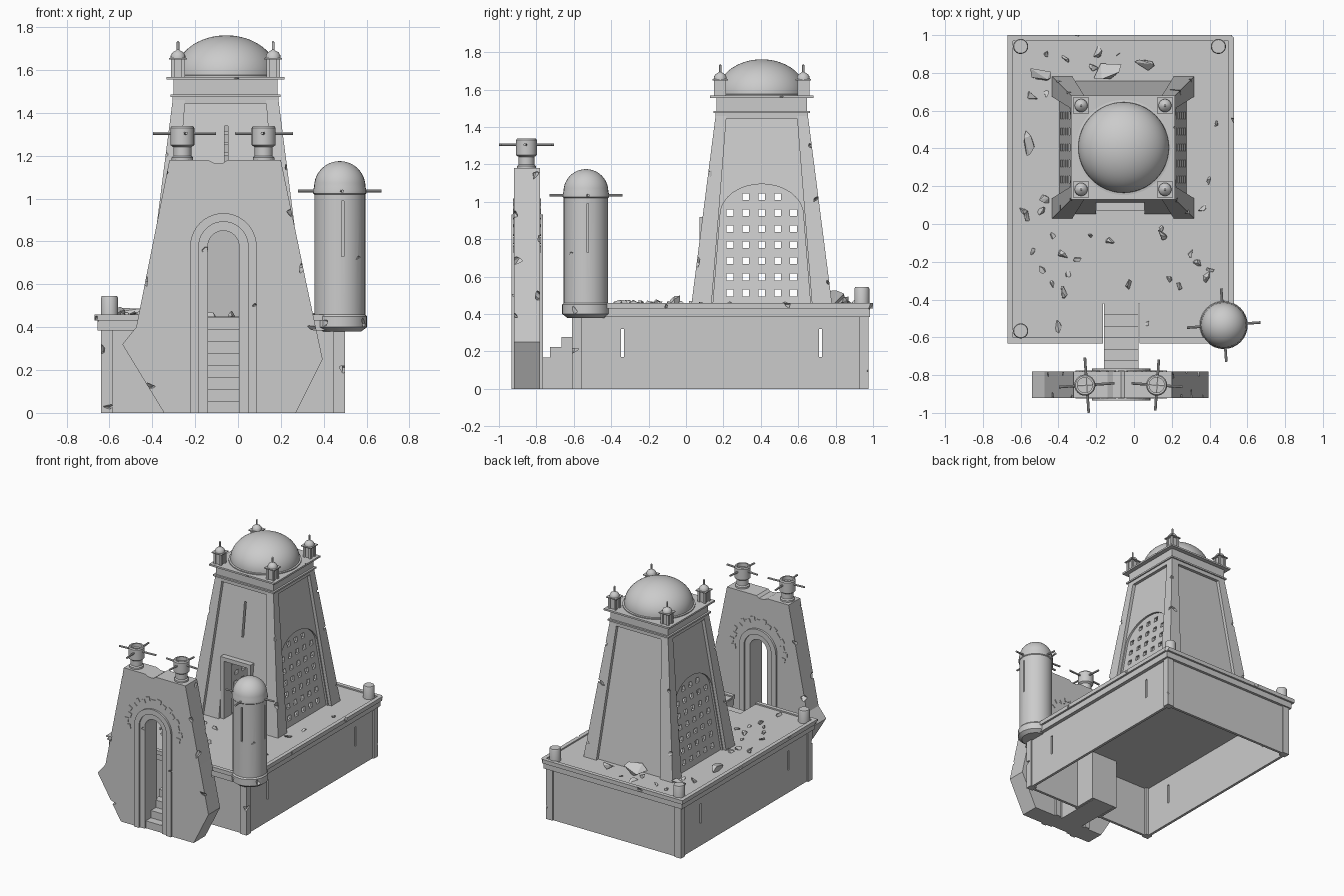
import bpy, bmesh, math, random
from mathutils import Vector, Matrix

if "Cube" in bpy.data.objects:
    bpy.data.objects.remove(bpy.data.objects["Cube"])

R = random.Random(7)

def finish(name, bm, smooth=False):
    bmesh.ops.recalc_face_normals(bm, faces=bm.faces[:])
    me = bpy.data.meshes.new(name)
    bm.to_mesh(me)
    bm.free()
    ob = bpy.data.objects.new(name, me)
    bpy.context.collection.objects.link(ob)
    if smooth:
        bpy.ops.object.select_all(action='DESELECT')
        ob.select_set(True)
        bpy.context.view_layer.objects.active = ob
        bpy.ops.object.shade_smooth_by_angle(angle=math.radians(35))
    return ob

def loft(bm, rings):
    # Closed rings joined with side faces and two caps
    vs = [[bm.verts.new(p) for p in r] for r in rings]
    n = len(vs[0])
    for a, b in zip(vs, vs[1:]):
        for i in range(n):
            bm.faces.new((a[i], a[(i + 1) % n], b[(i + 1) % n], b[i]))
    bm.faces.new(vs[0])
    bm.faces.new(vs[-1])

def prism(name, pts, fn, w0, w1):
    bm = bmesh.new()
    loft(bm, [[fn(u, v, w) for u, v in pts] for w in (w0, w1)])
    return finish(name, bm)

def boxes(name, items):
    # Each item is x0, x1, y0, y1, z0, z1
    bm = bmesh.new()
    for x0, x1, y0, y1, z0, z1 in items:
        loft(bm, [[(x0, y0, z), (x1, y0, z), (x1, y1, z), (x0, y1, z)] for z in (z0, z1)])
    return finish(name, bm)

def lathe(name, prof, places, n=32):
    bm = bmesh.new()
    for x, y, z0 in places:
        vs = [bm.verts.new((x + r, y, z0 + z)) for r, z in prof]
        es = [bm.edges.new(p) for p in zip(vs, vs[1:])]
        bmesh.ops.spin(bm, geom=vs + es, cent=(x, y, 0), axis=(0, 0, 1), angle=math.tau, steps=n)
    bmesh.ops.remove_doubles(bm, verts=bm.verts[:], dist=1e-4)
    return finish(name, bm, True)

def cut(ob, cutter):
    m = ob.modifiers.new('cut', 'BOOLEAN')
    m.operation, m.solver, m.object = 'DIFFERENCE', 'EXACT', cutter
    me = bpy.data.meshes.new_from_object(ob.evaluated_get(bpy.context.evaluated_depsgraph_get()))
    ob.modifiers.clear()
    ob.data = me
    bpy.data.objects.remove(cutter)

def rocks(name, items):
    # Each item is a place and a size; convex lumps
    bm = bmesh.new()
    for p, s in items:
        rot = Matrix.Rotation(R.uniform(0, 6.28), 3, 'Z')
        vs = []
        for i in range(9):
            d = Vector([R.gauss(0, 1) for k in range(3)]).normalized()
            vs.append(bm.verts.new(Vector(p) + rot @ Vector((d.x * s, d.y * s * .6, d.z * s * .6))))
        res = bmesh.ops.convex_hull(bm, input=vs)
        bmesh.ops.delete(bm, geom=[v for v in res['geom_interior'] if isinstance(v, bmesh.types.BMVert)], context='VERTS')
    return finish(name, bm)

def chip(ob, items):
    cut(ob, rocks('chip_cutter', items))

def arch(cx, rx, ry, spring, bottom, foot=None, n=20):
    foot = rx if foot is None else foot
    arc = [(cx + rx * math.cos(math.pi * i / n), spring + ry * math.sin(math.pi * i / n)) for i in range(n + 1)]
    return [(cx + foot, bottom)] + arc + [(cx - foot, bottom)]

def rods(name, items):
    # Crossed rods: centre, length, turn
    bm = bmesh.new()
    for p, ln, turn in items:
        for k in (0, 90):
            m = Matrix.Translation(p) @ Matrix.Rotation(math.radians(turn + k), 4, 'Z') @ Matrix.Rotation(math.pi / 2, 4, 'Y')
            bmesh.ops.create_cone(bm, cap_ends=True, segments=8, radius1=.007, radius2=.007, depth=ln, matrix=m)
    return finish(name, bm, True)

XZ = lambda u, v, w: (u, w, v)

# Hollow base with corner pilasters and slits
base = boxes('base_walls', [(-.628, .488, -.598, .965, 0, .40)])
cut(base, boxes('c', [(-.608, .468, -.578, .945, -.1, .385)]))
cut(base, boxes('c', [(-1, 1, y - .008, y + .008, .17, .32) for y in (-.34, .72)]))
cut(base, boxes('c', [(-.165, .03, -.7, -.42, -.1, .5)]))
pil = boxes('base_pilasters', [(x, x + .055, y, y + .05, 0, .385) for x in (-.64, .445) for y in (-.61, .925)])
chip(pil, [((.5, -.61, .2), .05), ((-.64, -.61, .3), .04), ((-.6, -.62, .03), .04), ((.5, .975, .1), .03)])
slab = boxes('terrace_moulding', [(-.655, .515, -.622, .985, .385, .43)])
rim = boxes('terrace_rim', [(-.67, .53, -.632, 1, .43, .46)])
cut(rim, boxes('c', [(-.64, .50, -.602, .97, .45, .6)]))
for ob in (slab, rim):
    cut(ob, boxes('c', [(-.165, .03, -.7, -.42, .2, .6)]))
    chip(ob, [((.54, 1, .44), .05), ((-.3, 1, .45), .04), ((-.67, .3, .45), .04), ((-.67, -.62, .44), .03),
              ((.53, .55, .45), .035), ((.53, -.1, .44), .03), ((-.67, -.3, .45), .03)])
lathe('corner_posts', [(0, 0), (.04, 0), (.04, .09), (.036, .1), (0, .1)],
      [(-.6, .94, .445), (.447, .94, .445), (-.6, -.566, .445)], 20)

# Stairs and stairwell
steps, n = [(-.42, 0), (-.42, .445)], 8
for i in range(n):
    steps += [(-.42 - .0613 * (i + 1), .445 - .0556 * i), (-.42 - .0613 * (i + 1), .445 - .0556 * (i + 1))]
steps.pop()
steps.append((-.9104, 0))
prism('stairs', steps, lambda u, v, w: (w, u, v), -.16, .025)
boxes('stairwell_walls', [(-.18, -.163, -.605, -.41, 0, .44), (.028, .045, -.605, -.41, 0, .44),
                          (-.18, .045, -.42, -.41, 0, .44)])

# Broken gate with arched doorway
gate = prism('gate', [(-.32, 1.18), (-.14, 1.18), (-.11, 1.165), (-.07, 1.165), (-.05, 1.18), (.2, 1.18), (.32, .6),
                      (.395, .25), (.27, 0), (-.345, 0), (-.54, .32), (-.475, .4)], XZ, -.92, -.78)
GX = -.068
cut(gate, prism('c', arch(GX, .075, .075, .777, -.1), XZ, -1.1, -.6))
chip(gate, [((-.43, -.92, .62), .05), ((-.37, -.78, .9), .045), ((.31, -.92, .68), .06), ((.25, -.92, .93), .04),
            ((.34, -.79, .5), .06), ((.21, -.8, 1.14), .04), ((.28, -.78, .8), .04), ((-.44, -.79, .5), .05),
            ((-.42, -.92, .12), .05), ((-.33, -.92, 1.12), .035), ((.36, -.92, .4), .05)])
trim = prism('gate_arch_trim', arch(GX, .155, .155, .777, 0) + arch(GX, .073, .073, .777, 0)[::-1], XZ, -.934, -.764)
cut(trim, prism('c', arch(GX, .115, .115, .777, -.1), XZ, -1, -.922))
cut(trim, prism('c', arch(GX, .115, .115, .777, -.1), XZ, -.776, -.7))
chip(trim, [((-.15, -.93, .76), .03), ((.08, -.93, .5), .025)])
bm = bmesh.new()
for i in range(17):
    a = math.radians(-8 + 196 * i / 16)
    r = .215 + (.012 if i % 2 else -.004)
    m = Matrix.Translation((GX + r * math.cos(a), -.85, .777 + r * math.sin(a))) @ Matrix.Rotation(-a, 4, 'Y')
    bmesh.ops.create_cube(bm, size=1, matrix=m @ Matrix.Diagonal((.03, .15, .034, 1)))
finish('gate_brick_arch', bm)
lathe('gate_turrets', [(0, -.02), (.05, -.02), (.05, .012), (.042, .02), (.042, .06), (.056, .07), (.056, .15),
                       (.05, .158), (.04, .158), (.04, .13), (0, .13)], [(-.26, -.853, 1.18), (.12, -.853, 1.18)], 24)
rods('gate_turret_rods', [((-.25, -.853, 1.305), .294, 4), ((.122, -.853, 1.305), .27, -4)])

# Round side turret
dome = [(.12 * math.cos(math.pi * i / 20), .675 + .12 * math.sin(math.pi * i / 20)) for i in range(11)]
tur = lathe('side_turret', [(0, 0), (.1, 0), (.127, .02), (.127, .07), (.119, .08), (.119, .64), (.124, .645), (.124, .66)]
            + dome[:-1] + [(0, .795)], [(.475, -.535, .38)])
cut(tur, boxes('c', [(.484, .494, -.7, -.63, .73, .99), (.58, .7, -.53, -.52, .73, .99)]))
chip(tur, [((.575, -.62, .72), .03), ((.585, -.6, .42), .04), ((.4, -.64, .42), .03)])
rods('side_turret_rods', [((.475, -.535, 1.035), .39, 4)])

# Tapered tower: centre, half width at a height
CX, CY = -.058, .405
H = lambda z: .375 - .13 * (z - .46) / 1.015
P = lambda z: .268 - .081 * (z - .46) / 1.015

def frustum(name, off, z0, z1):
    bm = bmesh.new()
    loft(bm, [[(CX + sx * (H(z) - off), CY + sy * (H(z) - off), z) for sx, sy in ((-1, -1), (1, -1), (1, 1), (-1, 1))]
              for z in (z0, z1)])
    return finish(name, bm)

core = frustum('tower_walls', .025, .44, 1.48)
cut(core, frustum('c', .07, .4, 1.44))
YZ = lambda u, v, w: (w, u, v)
ARCH = arch(CY, .222, .165, .93, .43, .262)
cut(core, prism('c', ARCH, YZ, -1, 1))
cut(core, boxes('c', [(-.2, .055, -.1, .2, .43, .92)]))
cut(core, boxes('c', [(-.063, -.047, 0, .3, 1.08, 1.34)]))
boxes('tower_slit_bars', [(-.075, -.035, .16 + .015 * i, .2 + .015 * i, 1.1 + .05 * i, 1.115 + .05 * i) for i in range(5)])
prism('door_frame', [(-.2, .44), (-.2, .92), (.055, .92), (.055, .44), (.025, .44), (.025, .89), (-.17, .89), (-.17, .44)],
      XZ, .072, .17)
butt = bmesh.new()
for sx in (-1, 1):
    for sy in (-1, 1):
        loft(butt, [[(CX + sx * a, CY + sy * b, z) for a, b in ((P(z), P(z)), (H(z), P(z)), (H(z), H(z)), (P(z), H(z)))]
                    for z in (.44, 1.48)])
butt = finish('tower_corner_buttresses', butt)
chip(butt, [((CX + sx * H(z), CY + sy * H(z), z), s) for sx, sy, z, s in (
    (1, -1, .68, .05), (1, -1, 1.15, .035), (1, 1, 1.0, .06), (1, 1, .58, .05), (-1, -1, .8, .04),
    (-1, -1, 1.2, .035), (-1, 1, .65, .05), (-1, 1, 1.1, .04), (1, 1, 1.3, .03))])

# Pierced arched screens on both sides
for s, nm in ((-1, 'left'), (1, 'right')):
    scr = prism('lattice_screen_' + nm, ARCH, lambda u, v, w: (CX + s * (H(v) - w), u, v), .04, .06)
    cut(scr, boxes('c', [(-1, 1, CY + .085 * (c - 2) - .018, CY + .085 * (c - 2) + .018, z - .018, z + .018)
                         for c in range(5) for z in [.513 + .0857 * r for r in range(7)] if z < 1 or 0 < c < 4]))

# Tower cornice, top band and platform
sq = lambda h, z0, z1: (CX - h, CX + h, CY - h, CY + h, z0, z1)
boxes('tower_cornice', [sq(.247, 1.445, 1.476), sq(.257, 1.474, 1.486), sq(.243, 1.48, 1.56)])
plat = boxes('tower_platform', [sq(.276, 1.555, 1.568)])
chip(plat, [((CX + .05, CY - .28, 1.56), .02), ((CX + .28, CY + .1, 1.56), .025)])

# Main dome with ring
lathe('main_dome', [(0, 1.56), (.252, 1.56), (.252, 1.575), (.24, 1.577)]
      + [(.24 * math.cos(math.pi * i / 32), 1.577 + .185 * math.sin(math.pi * i / 32)) for i in range(1, 16)]
      + [(0, 1.762)], [(CX + .003, CY, 0)], 48)

# Corner kiosks with small domes and spikes
K = [(CX + .222 * a, CY + .222 * b) for a in (-1, 1) for b in (-1, 1)]
boxes('kiosk_bodies', [(x + a - .008, x + a + .008, y + b - .008, y + b + .008, 1.565, 1.655)
                       for x, y in K for a in (-.024, .024) for b in (-.024, .024)]
      + [(x - .024, x + .024, y - .024, y + .024, 1.565, 1.655) for x, y in K]
      + [(x - .042, x + .042, y - .042, y + .042, 1.65, 1.657) for x, y in K])
lathe('kiosk_domes', [(0, 1.655), (.035, 1.655), (.034, 1.668), (.026, 1.682), (.012, 1.69), (.006, 1.695),
                      (.006, 1.73), (0, 1.737)], [(x, y, 0) for x, y in K], 16)

# Rubble on the terrace
big = [((-.5, .8, .465), .07), ((-.56, .43, .46), .07), ((.05, .84, .475), .06), ((.14, -.03, .465), .06), ((-.14, .81, .49), .09)]
small = []
while len(small) < 36:
    x, y = R.uniform(-.6, .46), R.uniform(-.55, .93)
    if (abs(x - CX) > .4 or abs(y - CY) > .4) and not (abs(x + .07) < .14 and y < -.38) and not (x > .3 and y < -.38):
        small.append(((x, y, .455), R.uniform(.018, .042)))
rocks('rubble', big + small)
